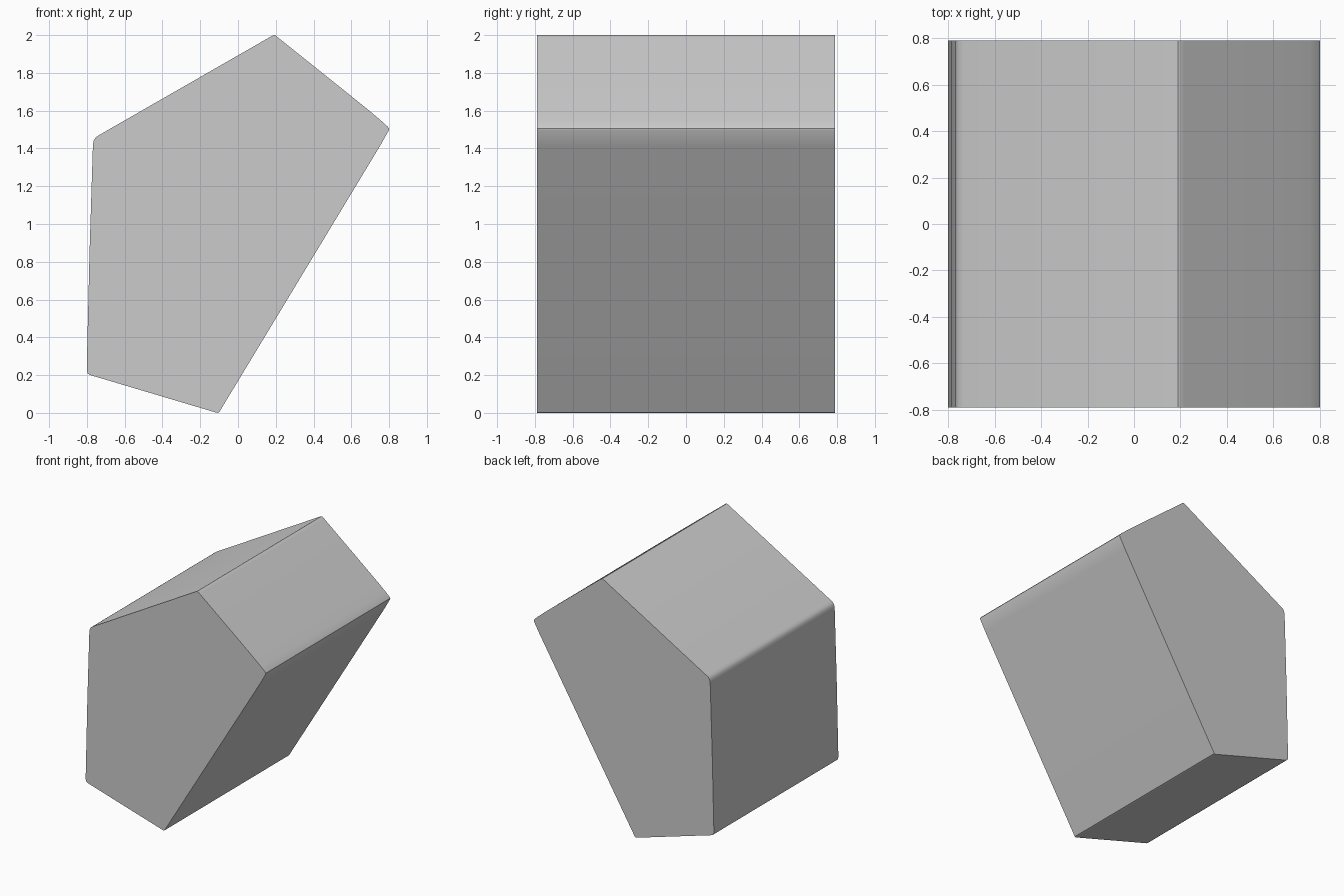
import bpy, bmesh, math

if "Cube" in bpy.data.objects:
    bpy.data.objects.remove(bpy.data.objects["Cube"])

HALF_DEPTH = 0.79

# Front outline (x, z), counter-clockwise from the bottom tip
PROFILE = [
    (-0.11, 0.0), (-0.10, 0.003), (0.75, 1.41), (0.798, 1.495), (0.80, 1.505),
    (0.793, 1.515), (0.76, 1.545), (0.70, 1.596), (0.50, 1.757), (0.33, 1.893),
    (0.215, 1.985), (0.20, 1.997), (0.19, 2.0), (0.18, 1.996),
    (-0.735, 1.471), (-0.752, 1.46), (-0.763, 1.445), (-0.768, 1.42),
    (-0.786, 0.85), (-0.80, 0.27), (-0.80, 0.225), (-0.797, 0.21), (-0.785, 0.201),
]

# Five-sided prism: outline face extruded front to back
bm = bmesh.new()
front = bm.faces.new([bm.verts.new((x, -HALF_DEPTH, z)) for x, z in PROFILE])
ext = bmesh.ops.extrude_face_region(bm, geom=[front], use_keep_orig=True)
back = [v for v in ext["geom"] if isinstance(v, bmesh.types.BMVert)]
bmesh.ops.translate(bm, verts=back, vec=(0, 2 * HALF_DEPTH, 0))
bmesh.ops.recalc_face_normals(bm, faces=bm.faces)

mesh = bpy.data.meshes.new("five_sided_block")
bm.to_mesh(mesh)
bm.free()
block = bpy.data.objects.new("five_sided_block", mesh)
bpy.context.collection.objects.link(block)

# Smooth the rounded corners, keep the hard edges
bpy.context.view_layer.objects.active = block
block.select_set(True)
bpy.ops.object.shade_smooth_by_angle(angle=math.radians(30))
